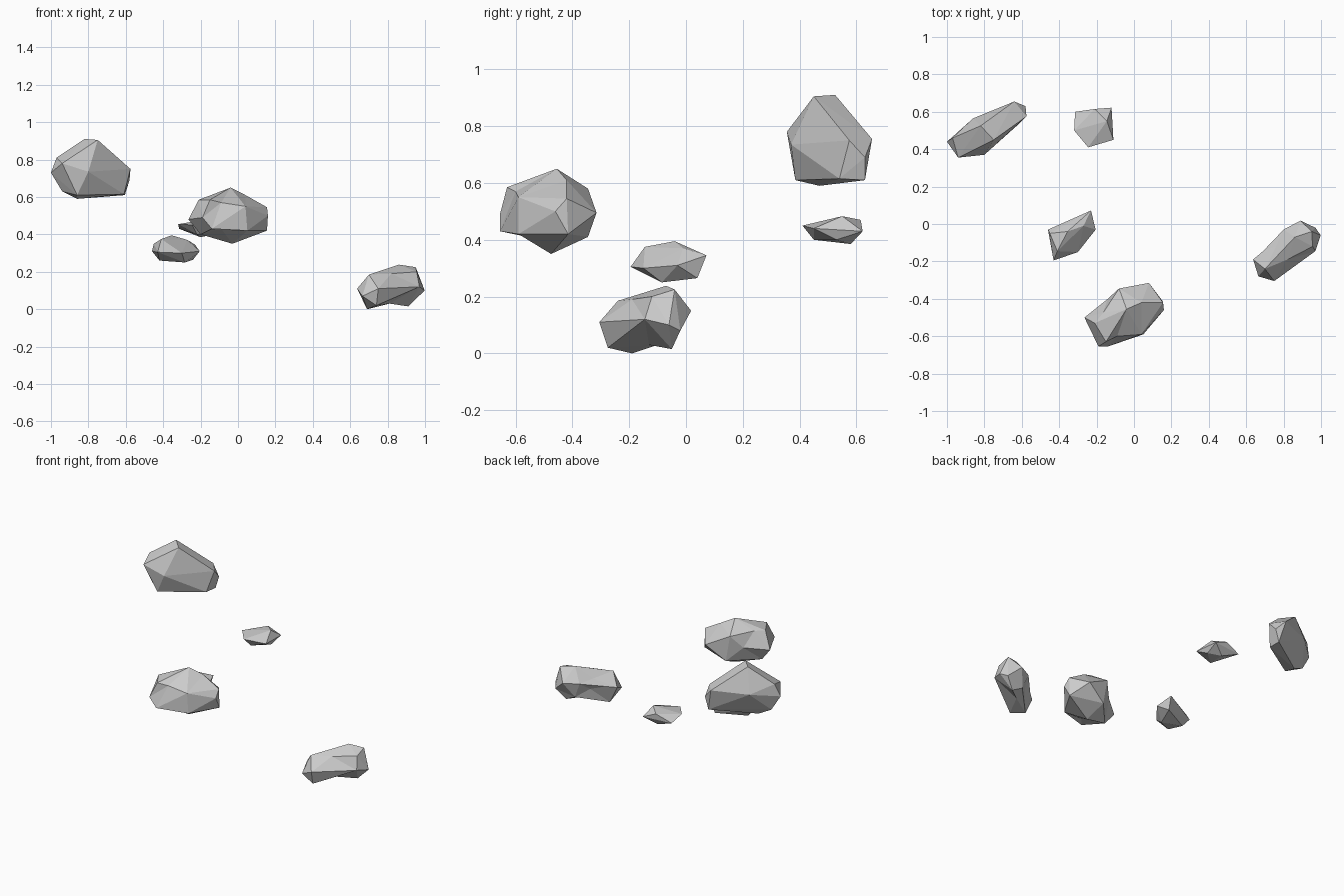
import bpy, bmesh
from mathutils import Vector, Matrix


def rock(name, pts, yaw=None):
    """Faceted boulder: hull of its corners. With a yaw (direction of its long
    axis) the corners are skinned as a star shape, which keeps hollows."""
    pts = [Vector(p) for p in pts]
    seed = pts
    if yaw is not None:
        turned = [Matrix.Rotation(-yaw, 3, 'Z') @ p for p in pts]
        lo = Vector([min(p[i] for p in turned) for i in range(3)])
        hi = Vector([max(p[i] for p in turned) for i in range(3)])
        seed = [Vector([(p[i] - (lo[i] + hi[i]) / 2) / (hi[i] - lo[i])
                        for i in range(3)]).normalized() for p in turned]
    bm = bmesh.new()
    target = {}
    for s, p in zip(seed, pts):
        target[bm.verts.new(s)] = p
    bmesh.ops.convex_hull(bm, input=list(bm.verts))
    for v in list(bm.verts):
        if not v.link_faces:
            bm.verts.remove(v)
        else:
            v.co = target[v]
    bmesh.ops.recalc_face_normals(bm, faces=bm.faces)
    me = bpy.data.meshes.new(name)
    bm.to_mesh(me)
    bm.free()
    ob = bpy.data.objects.new(name, me)
    bpy.context.collection.objects.link(ob)
    return ob


# Highest slab-like rock, back left
rock("high_rock", [
    (-1.0, .44, .73), (-.97, .46, .81), (-.94, .355, .78), (-.80, .37, .735),
    (-.86, .385, .61), (-.86, .47, .59), (-.94, .45, .63), (-.82, .525, .91),
    (-.75, .45, .905), (-.575, .575, .75), (-.61, .54, .615), (-.58, .63, .69),
    (-.64, .655, .755), (-.605, .63, .61), (-.86, .565, .75)])

# Largest central rock with a lump on its front left
rock("middle_rock", [
    (-.265, -.50, .48), (-.21, -.53, .585), (-.15, -.63, .585),
    (-.19, -.655, .49), (-.14, -.655, .43), (-.09, -.60, .57),
    (-.09, -.595, .43), (-.165, -.475, .59), (-.20, -.51, .40),
    (-.04, -.455, .65), (.04, -.42, .61), (.155, -.42, .545),
    (.16, -.46, .50), (.155, -.415, .42), (.04, -.59, .55),
    (.05, -.59, .42), (-.03, -.475, .35), (.08, -.315, .495),
    (-.08, -.345, .58), (-.05, -.345, .41), (-.14, -.40, .50)], yaw=.5)

# Small shard, left
rock("left_shard", [
    (-.46, -.03, .31), (-.45, -.05, .35), (-.43, -.195, .305),
    (-.41, -.145, .375), (-.355, -.04, .395), (-.27, -.01, .37),
    (-.23, .072, .345), (-.205, -.03, .31), (-.30, -.15, .30),
    (-.285, -.085, .25), (-.24, .04, .265), (-.42, -.05, .26)])

# Flat shard, back
rock("back_shard", [
    (-.32, .50, .455), (-.315, .60, .43), (-.245, .41, .45), (-.11, .45, .44),
    (-.12, .622, .43), (-.145, .55, .483), (-.21, .615, .47),
    (-.20, .58, .385), (-.22, .45, .40), (-.13, .53, .40)])

# Low waisted rock, right
rock("low_rock", [
    (.637, -.19, .11), (.665, -.28, .07), (.75, -.305, .11), (.70, -.24, .185),
    (.82, -.19, .19), (.76, -.12, .165), (.86, -.07, .238), (.955, -.12, .20),
    (.95, -.04, .225), (.97, -.145, .12), (.998, -.06, .10), (.97, -.02, .08),
    (.89, .018, .15), (.80, -.03, .15), (.77, -.10, .10), (.69, -.145, .12),
    (.91, -.05, .015), (.81, -.13, .03), (.69, -.19, .0), (.74, -.275, .02),
    (.84, -.04, .05)], yaw=.6)
